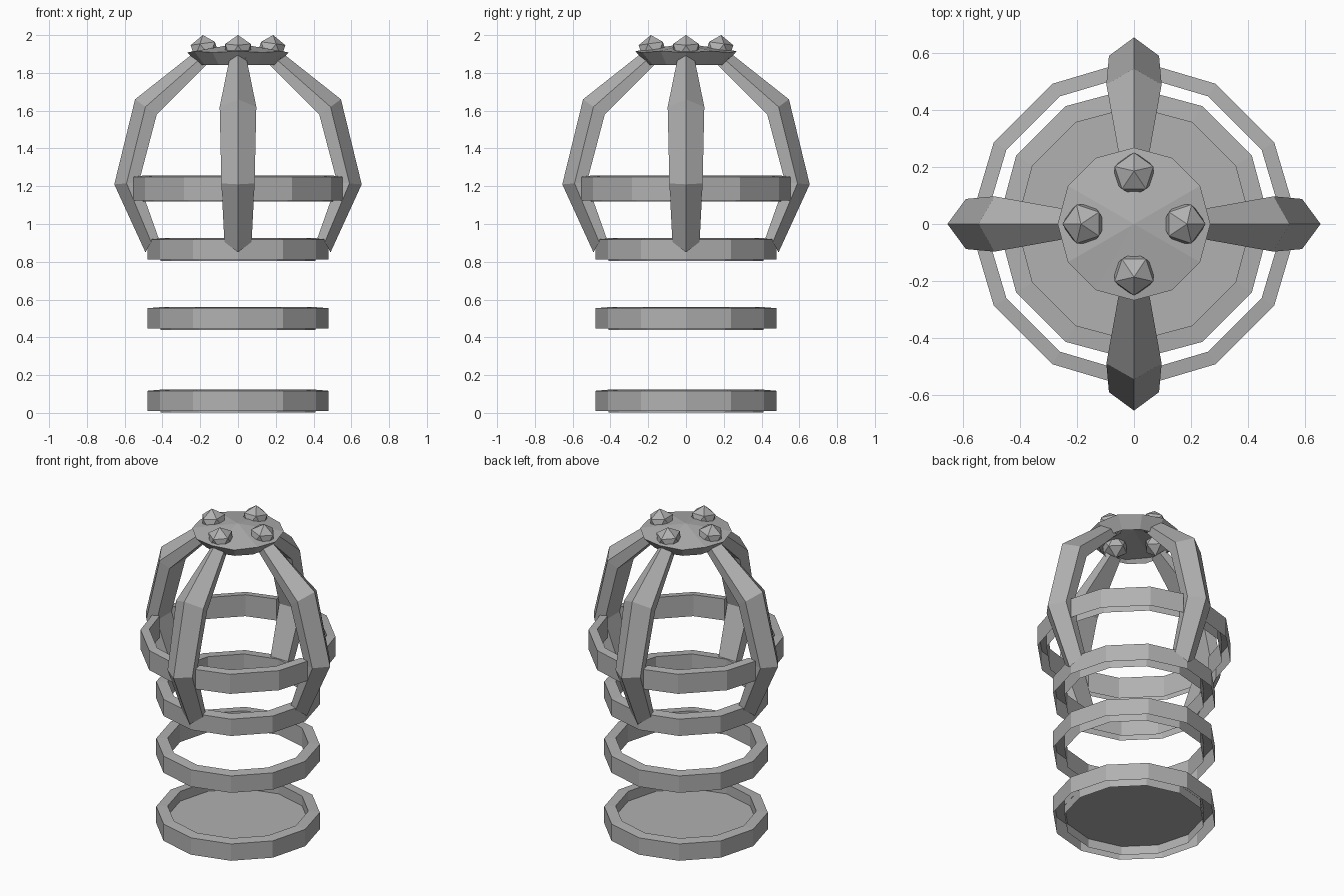
import bpy, bmesh
from math import sin, cos, pi, radians
from mathutils import Matrix

if "Cube" in bpy.data.objects:
    bpy.data.objects.remove(bpy.data.objects["Cube"])

# Dark grey metal
METAL = bpy.data.materials.new("dark_metal")
METAL.diffuse_color = (0.44, 0.44, 0.44, 1)
METAL.use_nodes = True
METAL.node_tree.nodes["Principled BSDF"].inputs["Base Color"].default_value = METAL.diffuse_color


def make(name, verts, faces):
    me = bpy.data.meshes.new(name)
    me.from_pydata(verts, [], faces)
    bm = bmesh.new()
    bm.from_mesh(me)
    bmesh.ops.recalc_face_normals(bm, faces=bm.faces)
    bm.to_mesh(me)
    bm.free()
    me.materials.append(METAL)
    ob = bpy.data.objects.new(name, me)
    bpy.context.collection.objects.link(ob)
    return ob


def loft(name, sections, closed=False, open_profile=False):
    """Skin equal-length cross-sections; cap both ends of a solid open path."""
    n, m = len(sections[0]), len(sections)
    verts = [p for s in sections for p in s]
    faces = []
    for i in range(m if closed else m - 1):
        a, b = i * n, (i + 1) % m * n
        faces += [(a + j, a + (j + 1) % n, b + (j + 1) % n, b + j)
                  for j in range(n - 1 if open_profile else n)]
    if not closed:
        faces += [tuple(range(n)), tuple(range((m - 1) * n, m * n))]
    return make(name, verts, faces)


def band(name, points, inner, z, h, closed):
    """Channel band, open underneath, through (x, y) points."""
    k = h + 0.006
    secs = [[(x, y, z - h), (x, y, z + h),
             (x * inner, y * inner, z + k), (x * inner, y * inner, z - k)]
            for x, y in points]
    return loft(name, secs, closed, True)


def circle(r, n=12):
    return [(r * cos(2 * pi * i / n), r * sin(2 * pi * i / n)) for i in range(n)]


# Three lower hoops
for name, z in (("bottom_hoop", 0.063), ("middle_hoop", 0.5), ("upper_hoop", 0.865)):
    band(name, circle(0.478), 0.86, z, 0.054, True)

# Floor disc inside the bottom hoop
make("floor_disc", [(x, y, 0.06) for x, y in circle(0.412)], [tuple(range(12))])

# Rib stations: ridge (r, z), side edge (r, z), inner edge (r, z), half width
RIB = [((0.49, 0.85), (0.46, 0.905), (0.415, 0.91), 0.072),
       ((0.655, 1.21), (0.59, 1.215), (0.525, 1.22), 0.088),
       ((0.545, 1.66), (0.49, 1.62), (0.43, 1.58), 0.097),
       ((0.235, 1.905), (0.20, 1.875), (0.165, 1.845), 0.045)]
ARC = [(0.552, 0.085), (0.492, 0.287), (0.287, 0.492), (0.085, 0.552)]

for q in range(4):
    rot = Matrix.Rotation(q * pi / 2, 4, 'Z')
    # Curved rib with a ridged outer face
    rib = loft(f"rib_{q + 1}", [
        [(a[0], 0, a[1]), (b[0], w, b[1]), (c[0], w * 0.85, c[1]),
         (c[0], -w * 0.85, c[1]), (b[0], -w, b[1])] for a, b, c, w in RIB])
    rib.data.transform(rot)
    # Quarter of the wide hoop between two ribs
    arc = band(f"wide_hoop_{q + 1}", ARC, 0.91, 1.187, 0.063, False)
    arc.data.transform(rot)
    # Rivet half sunk into the cap
    bpy.ops.mesh.primitive_ico_sphere_add(subdivisions=1, radius=0.08)
    rivet = bpy.context.object
    rivet.name = f"rivet_{q + 1}"
    rivet.data.materials.append(METAL)
    rivet.data.transform(rot @ Matrix.Translation((0.175, 0, 1.921))
                         @ Matrix.Rotation(radians(8), 4, 'Y'))

# Crown cap: shallow six-sided cone with a wavy rim and a skirt, open underneath
top = [(0, 0, 1.955)]
rim = [(x, y, 1.915 if i % 2 else 1.908) for i, (x, y) in enumerate(circle(0.268))]
skirt = [(x, y, 1.842) for x, y in circle(0.205)]
faces = []
for i in range(12):
    j = (i + 1) % 12
    faces += [(0, 1 + i, 1 + j), (1 + i, 13 + i, 13 + j, 1 + j)]
make("crown_cap", top + rim + skirt, faces)
